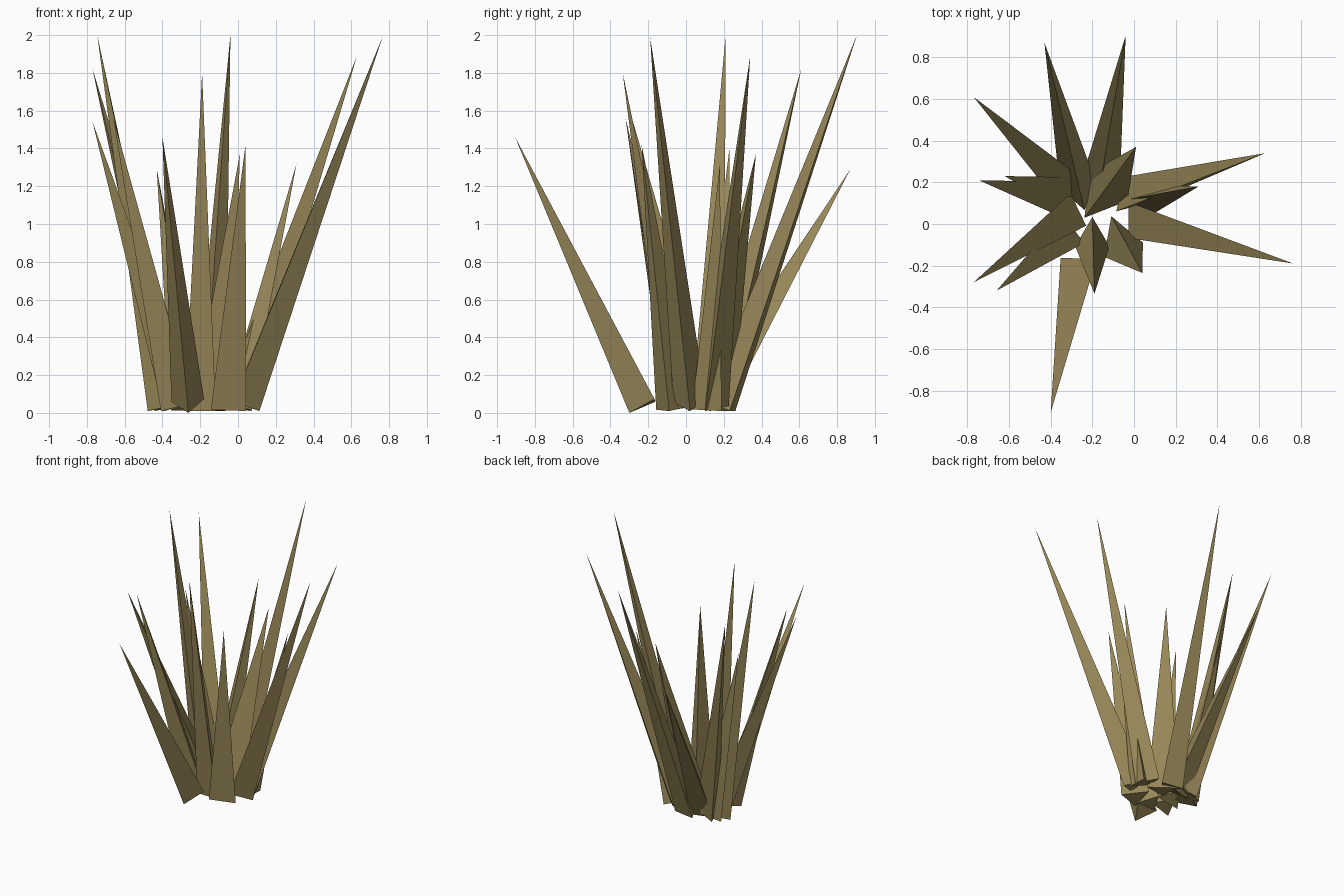
import bpy, bmesh, math
from mathutils import Vector

if "Cube" in bpy.data.objects:
    bpy.data.objects.remove(bpy.data.objects["Cube"])

# one dry olive colour for the whole tuft
straw = bpy.data.materials.new("dry_olive")
straw.diffuse_color = (0.32, 0.25, 0.10, 1)
straw.use_nodes = True
straw.node_tree.nodes["Principled BSDF"].inputs["Base Color"].default_value = straw.diffuse_color

# each blade: base centre x, y / tip x, y, z / base radius / heading of one base corner
BLADES = [
    (-0.26, 0.15, -0.43, 0.87, 1.29, 0.10, -75),
    (-0.16, 0.20, -0.04, 0.905, 2.00, 0.10, 260),
    (-0.32, 0.17, -0.77, 0.61, 1.82, 0.10, 137),
    (-0.38, 0.12, -0.745, 0.21, 2.00, 0.10, 175),
    (-0.35, 0.16, -0.62, 0.23, 1.40, 0.10, 160),
    (-0.31, 0.05, -0.77, -0.28, 1.54, 0.10, 205),
    (-0.33, -0.05, -0.66, -0.32, 1.56, 0.10, 216),
    (-0.265, -0.21, -0.40, -0.905, 1.46, 0.10, 270),
    (-0.20, -0.06, -0.19, -0.335, 1.80, 0.095, 90),
    (-0.07, -0.07, 0.04, -0.235, 1.42, 0.115, 110),
    (0.02, 0.02, 0.765, -0.19, 1.99, 0.10, 0),
    (-0.02, 0.13, 0.63, 0.34, 1.89, 0.10, 105),
    (0.02, 0.11, 0.31, 0.18, 1.32, 0.09, 60),
    (-0.16, 0.13, 0.01, 0.37, 1.37, 0.13, 232),
]


def blade(i, bx, by, tx, ty, tz, radius, heading):
    """Three-sided spike whose base is square to its leaning axis."""
    axis = (Vector((tx, ty, tz)) - Vector((bx, by, 0.04))).normalized()
    turn = Vector((0, 0, 1)).rotation_difference(axis)
    ring = []
    for k in range(3):
        a = math.radians(heading + 120 * k)
        ring.append(turn @ Vector((radius * math.cos(a), radius * math.sin(a), 0)))
    rest = (0.0 if i == 8 else 0.01) - min(p.z for p in ring)
    bm = bmesh.new()
    base = [bm.verts.new(p + Vector((bx, by, rest))) for p in ring]
    tip = bm.verts.new((tx, ty, tz))
    bm.faces.new(base[::-1])
    for k in range(3):
        bm.faces.new((base[k], base[(k + 1) % 3], tip))
    bmesh.ops.recalc_face_normals(bm, faces=bm.faces)
    me = bpy.data.meshes.new("grass_blade")
    bm.to_mesh(me)
    bm.free()
    me.materials.append(straw)
    ob = bpy.data.objects.new(f"grass_blade_{i}", me)
    bpy.context.collection.objects.link(ob)


for n, b in enumerate(BLADES, 1):
    blade(n, *b)
